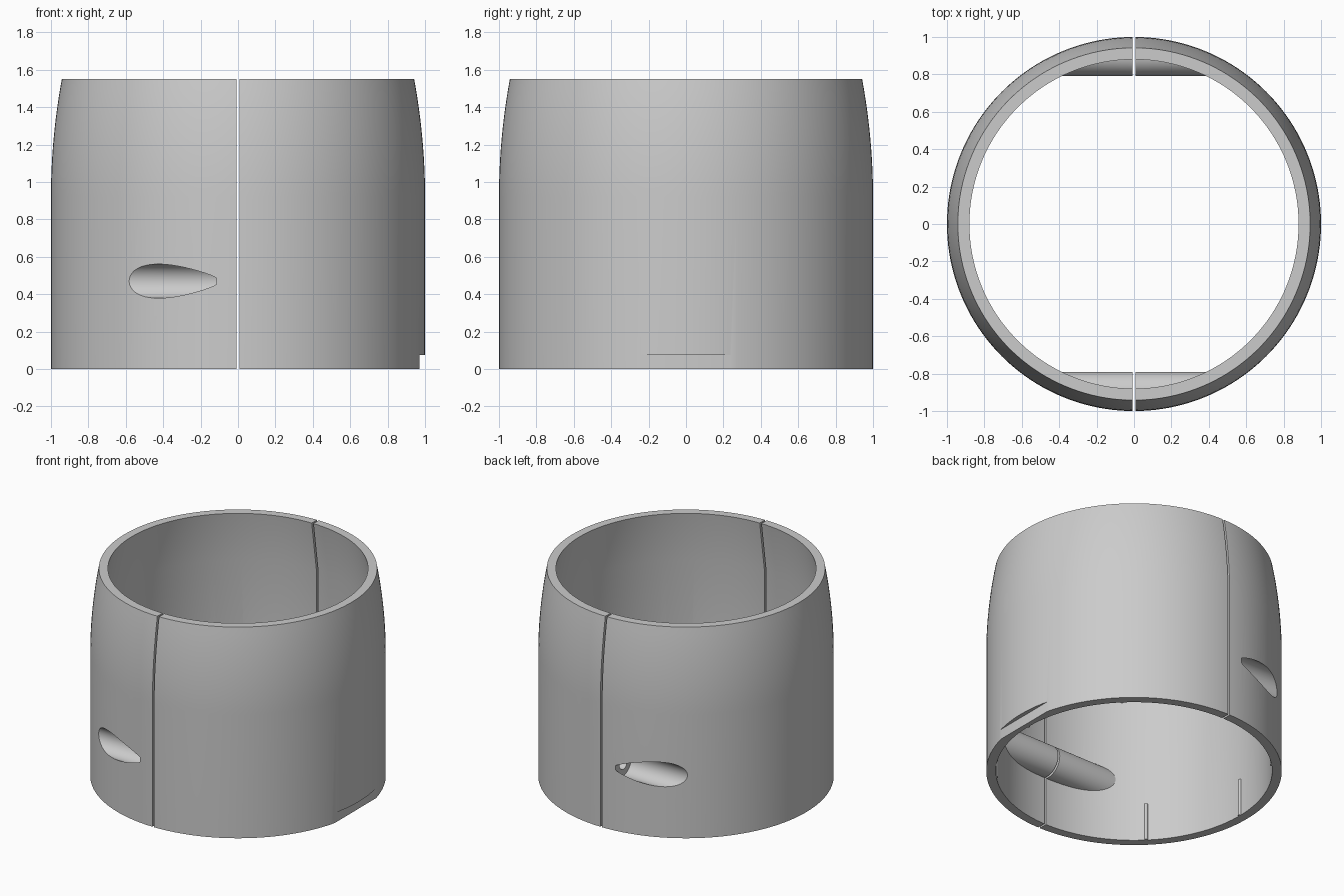
import bpy, math
from math import cos, sin, pi
from mathutils import Matrix

if "Cube" in bpy.data.objects:
    bpy.data.objects.remove(bpy.data.objects["Cube"])

SEG = 160
HEIGHT = 1.55
SCREW_Y, SCREW_Z = 0.904, 0.47


def mesh_object(name, verts, faces):
    me = bpy.data.meshes.new(name)
    me.from_pydata(verts, [], faces)
    me.update()
    ob = bpy.data.objects.new(name, me)
    bpy.context.collection.objects.link(ob)
    return ob


def lathe(name, profile, seg=SEG):
    """Closed solid turned about z from (radius, z) points, bottom to top."""
    verts = [(r * cos(2 * pi * i / seg), r * sin(2 * pi * i / seg), z)
             for r, z in profile for i in range(seg)]
    n = len(profile)
    faces = [(k * seg + i, k * seg + (i + 1) % seg,
              (k + 1) * seg + (i + 1) % seg, (k + 1) * seg + i)
             for k in range(n - 1) for i in range(seg)]
    faces.append(tuple(reversed(range(seg))))
    faces.append(tuple(range((n - 1) * seg, n * seg)))
    return mesh_object(name, verts, faces)


def rod_x(name, r, x0, x1, y, seg=48):
    """Cylinder along x at screw height."""
    ob = lathe(name, [(r, x0), (r, x1)], seg)
    ob.data.transform(Matrix.Translation((0, y, SCREW_Z)) @ Matrix.Rotation(pi / 2, 4, 'Y'))
    return ob


def box(name, x0, x1, y0, y1, z0, z1):
    v = [(x, y, z) for z in (z0, z1) for x, y in ((x0, y0), (x1, y0), (x1, y1), (x0, y1))]
    f = [(3, 2, 1, 0), (4, 5, 6, 7), (0, 1, 5, 4), (1, 2, 6, 5), (2, 3, 7, 6), (3, 0, 4, 7)]
    return mesh_object(name, v, f)


def subtract(target, cutters):
    """Cut every cutter out of target and bake the result."""
    for c in cutters:
        m = target.modifiers.new("cut", 'BOOLEAN')
        m.operation, m.solver, m.object = 'DIFFERENCE', 'EXACT', c
    dg = bpy.context.evaluated_depsgraph_get()
    me = bpy.data.meshes.new_from_object(target.evaluated_get(dg))
    target.modifiers.clear()
    target.data = me
    for c in cutters:
        bpy.data.objects.remove(c)


def cavity():
    """Inner space, reduced by the screw bosses and small vertical ribs."""
    slope = (0.88 - 0.935) / (HEIGHT - 1.18)
    ob = lathe("cavity", [(0.935, -0.1), (0.935, 1.18), (0.88 + slope * 0.1, HEIGHT + 0.1)])
    parts = [rod_x("boss", 0.114, -0.6, 0.6, s * SCREW_Y) for s in (-1, 1)]
    for deg in (0, 45, 135, 180, 225, 315):
        rib = lathe("rib", [(0.012, -0.2), (0.012, 0.28)], 16)
        a = math.radians(deg)
        rib.data.transform(Matrix.Translation((0.935 * cos(a), 0.935 * sin(a), 0)))
        parts.append(rib)
    subtract(ob, parts)
    return ob


def half_shell(name, side):
    # outer body: straight wall, then a gentle inward curve
    profile = [(1, 0), (1, 0.92)]
    for i in range(1, 13):
        t = i / 12
        profile.append((1 - 0.058 * t * t, 0.92 + (HEIGHT - 0.92) * t))
    ob = lathe(name, profile)
    gap = 0.007 * side
    lo, hi = sorted((gap, -2 * side))
    cutters = [cavity(), box("other_half", lo, hi, -2, 2, -1, 3)]
    for s in (-1, 1):
        y = s * SCREW_Y
        if side < 0:
            # screw head pocket and clearance hole
            cutters.append(rod_x("pocket", 0.091, -0.9, -0.115, y))
            cutters.append(rod_x("clearance", 0.045, -0.2, 0.1, y, 32))
        else:
            # blind hole for the screw thread
            cutters.append(rod_x("thread", 0.038, -0.1, 0.25, y, 32))
    if side > 0:
        # flat notch at the lower rim
        cutters.append(box("notch", 0.97, 1.2, -0.5, 0.5, -0.1, 0.075))
    subtract(ob, cutters)
    bpy.ops.object.select_all(action='DESELECT')
    ob.select_set(True)
    bpy.context.view_layer.objects.active = ob
    bpy.ops.object.shade_smooth_by_angle(angle=math.radians(25))


half_shell("left_half_shell", -1)
half_shell("right_half_shell", 1)
